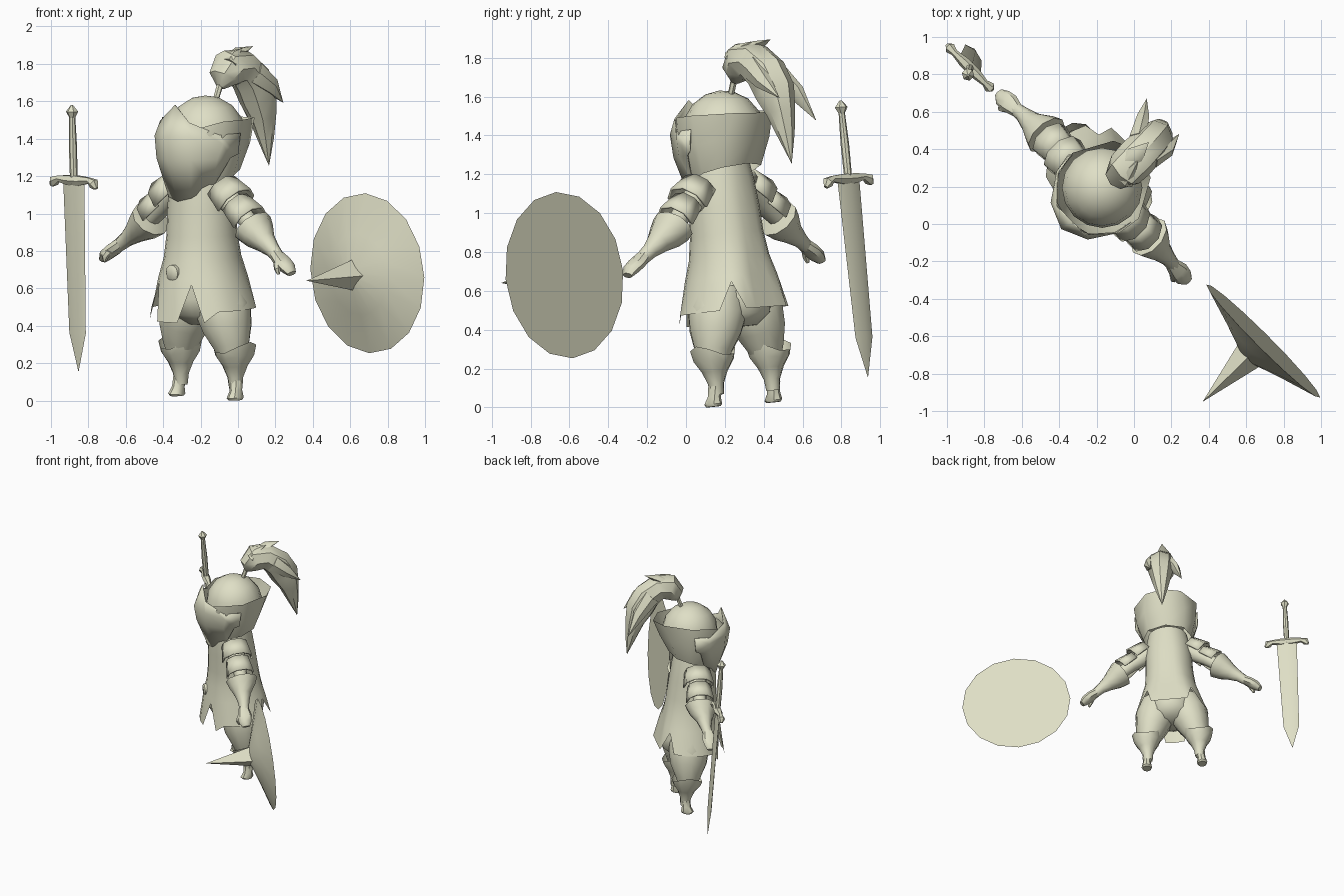
import bpy, bmesh
from math import radians, sin, cos
from mathutils import Matrix, Vector

if "Cube" in bpy.data.objects:
    bpy.data.objects.remove(bpy.data.objects["Cube"], do_unlink=True)

clay = bpy.data.materials.new("pale_clay")
clay.use_nodes = True
clay.diffuse_color = (0.74, 0.74, 0.565, 1)
clay.node_tree.nodes["Principled BSDF"].inputs["Base Color"].default_value = (0.74, 0.74, 0.565, 1)

# Whole figure is turned to one side and leans slightly
POSE = (Matrix.Translation((-0.171, 0.296, 0.015)) @ Matrix.Rotation(radians(-45), 4, 'Z')
        @ Matrix.Rotation(radians(5), 4, 'X') @ Matrix.Rotation(radians(3), 4, 'Y'))
SIDE, DEPTH = Vector((1, 0, 0)), Vector((0, 1, 0))
parts = []


def loft(name, rings, closed=True, caps=True, mirror=False, thick=0):
    """Skin a list of equally long point rings."""
    bm = bmesh.new()
    rows = [[bm.verts.new(p) for p in ring] for ring in rings]
    n = len(rows[0])
    for low, high in zip(rows, rows[1:]):
        for i in range(n if closed else n - 1):
            j = (i + 1) % n
            bm.faces.new((low[i], low[j], high[j], high[i]))
    if caps:
        bm.faces.new(rows[0])
        bm.faces.new(rows[-1])
    bmesh.ops.remove_doubles(bm, verts=bm.verts, dist=0.0005)
    bmesh.ops.recalc_face_normals(bm, faces=bm.faces)
    mesh = bpy.data.meshes.new(name)
    bm.to_mesh(mesh)
    bm.free()
    mesh.materials.append(clay)
    ob = bpy.data.objects.new(name, mesh)
    bpy.context.collection.objects.link(ob)
    ob.matrix_world = POSE
    if mirror:
        ob.modifiers.new("mirror", 'MIRROR')
    if thick:
        ob.modifiers.new("thickness", 'SOLIDIFY').thickness = thick
    parts.append(ob)
    return ob


def sweep(name, path, side=DEPTH, n=10, arc=None, **kw):
    """Rings across a path of (x, y, z, radius along side, other radius)."""
    pts = [Vector(p[:3]) for p in path]
    rings = []
    for i, p in enumerate(path):
        along = (pts[min(i + 1, len(pts) - 1)] - pts[max(i - 1, 0)]).normalized()
        other = along.cross(side).normalized()
        r1, r2 = p[3], p[-1]
        if arc:
            angles = [arc[0] + (arc[1] - arc[0]) * k / (n - 1) for k in range(n)]
        else:
            angles = [360 * k / n for k in range(n)]
        rings.append([pts[i] + side * r1 * cos(radians(t)) + other * r2 * sin(radians(t))
                      for t in angles])
    return loft(name, rings, closed=not arc, caps=not arc, **kw)


def both(half):
    """Complete a front-to-back half ring that starts and ends on the middle."""
    return half + [(-x, y, z) for x, y, z in half[-2:0:-1]]


# Helmet: flared open bucket, dome and pointed visor
loft("helmet_bucket", [both(r) for r in (
    [(0, -.17, 1.09), (.08, -.15, 1.1), (.16, -.04, 1.17), (.19, .06, 1.2), (.14, .16, 1.22), (0, .2, 1.23)],
    [(0, -.24, 1.34), (.13, -.19, 1.34), (.22, -.06, 1.34), (.235, .08, 1.35), (.16, .22, 1.36), (0, .28, 1.36)],
    [(0, -.2, 1.46), (.12, -.17, 1.46), (.23, -.05, 1.5), (.25, .08, 1.5), (.14, .28, 1.49), (0, .34, 1.48)],
)], caps=False)
sweep("helmet_dome", [(0, .05, 1.4 + .22 * sin(radians(t)), .215 * cos(radians(t)))
                      for t in (0, 25, 48, 70, 90)], n=16)


def visor_row(row):
    return [(-x, y, z) for x, y, z in row[:0:-1]] + row


loft("visor", [visor_row(r) for r in (
    [(0, -.18, 1.59), (.11, -.185, 1.5), (.22, -.07, 1.43), (.25, .06, 1.43)],
    [(0, -.26, 1.42), (.14, -.2, 1.42), (.235, -.06, 1.38), (.25, .04, 1.32)],
    [(0, -.25, 1.3), (.13, -.2, 1.3), (.21, -.08, 1.3), (.23, 0, 1.3)],
    [(0, -.18, 1.07), (.085, -.16, 1.09), (.15, -.07, 1.15), (.165, -.05, 1.17)],
)], closed=False, caps=False, thick=.006)

# Plume: stalk, drooping body and loose feather tips
sweep("plume_stalk", [(0, .12, 1.57, .016), (0, .18, 1.7, .018)], SIDE, 6)
sweep("plume_body", [(0, .17, 1.65, .02), (0, .19, 1.7, .08), (0, .24, 1.75, .105), (0, .32, 1.75, .11, .1),
                     (0, .4, 1.68, .105, .11), (0, .45, 1.58, .1, .11), (0, .48, 1.47, .075, .075),
                     (0, .5, 1.35, .045), (0, .52, 1.2, 0)], SIDE, 8)
for name, path in {
    "feather_top": [(0, .24, 1.78, .07, .04), (-.02, .34, 1.83, .05, .025), (-.02, .44, 1.85, 0)],
    "feather_crest": [(.03, .2, 1.78, .06, .04), (.02, .25, 1.82, .04, .03), (.01, .33, 1.85, 0)],
    "feather_left": [(.06, .36, 1.72, .05, .07), (.09, .46, 1.64, .04, .05), (.08, .56, 1.54, 0)],
    "feather_right": [(-.06, .38, 1.7, .05, .07), (-.12, .48, 1.57, .035, .05), (-.17, .56, 1.41, 0)],
}.items():
    sweep(name, path, SIDE, 6)

# Tunic: rings with a flattened back, down to a hem cut by four slits
rings = []
for z, rx, ry, back in ((1.25, .155, .15, .15), (1.14, .175, .165, .16), (1.02, .185, .18, .17),
                        (.88, .19, .19, .18), (.76, .205, .21, .19), (.66, .235, .24, .205)):
    rings.append([(rx * cos(radians(15 * k)), min(ry * sin(radians(15 * k)), back), z) for k in range(24)])
hem = []
for k in range(24):
    slit, front = k in (3, 9, 16, 20), 14 < k < 22
    z, r = (.63, .245) if slit else (.43 if front else .485, .29)
    hem.append((r * cos(radians(15 * k)), min(r * sin(radians(15 * k)), .235), z))
loft("tunic", rings + [hem], caps=False)
sweep("buckle", [(0, -.2, .69, .045), (0, -.236, .69, .045), (0, -.246, .69, .03)], SIDE, 10)
sweep("pelvis", [(0, -.01, .7, .18), (0, 0, .55, .22, .185), (0, .01, .46, .19, .17), (0, .02, .4, .1)], n=14)

# Legs
sweep("thighs", [(.1, .01, .6, .14), (.135, .01, .48, .155), (.165, .01, .38, .14, .13),
                 (.19, .01, .29, .1), (.2, .01, .2, .065)], n=12, mirror=True)
knee = []
for z, r, lift in ((.285, .118, .03), (.235, .105, .01), (.18, .068, 0), (.12, .043, 0), (.06, .035, 0)):
    knee.append([(.205 + r * cos(radians(36 * k)), .02 + r * sin(radians(36 * k)),
                  z + lift * cos(radians(72 * k))) for k in range(10)])
loft("knee_guards", knee, mirror=True, caps=False)
sweep("feet", [(.21, .02, .1, .038), (.217, .01, .05, .035, .032), (.22, 0, .012, .05, .042),
               (.22, 0, 0, .04, .035)], n=8, mirror=True)

# Arms: sleeve, layered shoulder plates, flared gauntlet and hand
sweep("sleeves", [(.1, 0, 1.12, .085), (.2, 0, 1.08, .07), (.3, 0, 1.01, .055), (.4, 0, .93, .045)],
      n=10, mirror=True)
for name, x, z, r in (("upper_shoulder_plates", .16, 1.13, .11), ("lower_shoulder_plates", .26, 1.045, .1)):
    sweep(name, [(x, 0, z, r * .9), (x + .1, 0, z - .08, r * 1.1)], n=6, arc=(-15, 195),
          mirror=True, thick=.012)
sweep("gauntlets", [(.375, 0, .95, .05), (.385, 0, .94, .12, .105), (.43, -.005, .905, .1, .09),
                    (.49, -.015, .865, .062), (.55, -.02, .825, .042), (.6, -.03, .79, .036)],
      n=10, mirror=True)
sweep("hands", [(.58, -.03, .805, .036), (.64, -.035, .765, .055, .036), (.685, -.04, .735, .048, .034),
                (.71, -.04, .708, .03, .02)], n=8, mirror=True)
sweep("thumbs", [(.63, -.07, .765, .022), (.65, -.085, .735, .02), (.655, -.085, .705, .008)], n=6, mirror=True)

# Sword
SX, SY = -.941, -.017


def on_sword(points):
    return [(SX, SY, *p) for p in points]


sweep("sword_blade", on_sword([(.09, 0), (.3, .016, .062), (1.12, .018, .08)]), n=4)
sweep("sword_handle", on_sword([(1.1, .02), (1.3, .022), (1.47, .016)]), n=8)
sweep("sword_pommel", on_sword([(1.45, .012), (1.49, .034), (1.525, .006)]), n=6)
sweep("sword_guard", [(SX + x, SY, z, r) for x, z, r in (
    (-.168, 1.085, .012), (-.15, 1.11, .03), (-.115, 1.125, .018), (-.04, 1.12, .03), (.04, 1.12, .03),
    (.115, 1.125, .018), (.15, 1.11, .03), (.168, 1.085, .012))], n=6)

# Shield: flat-backed cone with a long spike
HX, HZ = 1.225, .732
sweep("shield", [(HX, .016, HZ, .43), (HX, -.05, HZ, .22), (HX, -.11, HZ, .05)], SIDE, 16)
sweep("shield_spike", [(HX, -.085, HZ, .085), (HX, -.445, HZ, 0)], SIDE, 4)

# Smooth shading with hard creases kept
bpy.ops.object.select_all(action='DESELECT')
for ob in parts:
    ob.select_set(True)
bpy.context.view_layer.objects.active = parts[0]
bpy.ops.object.shade_smooth_by_angle(angle=radians(42))
